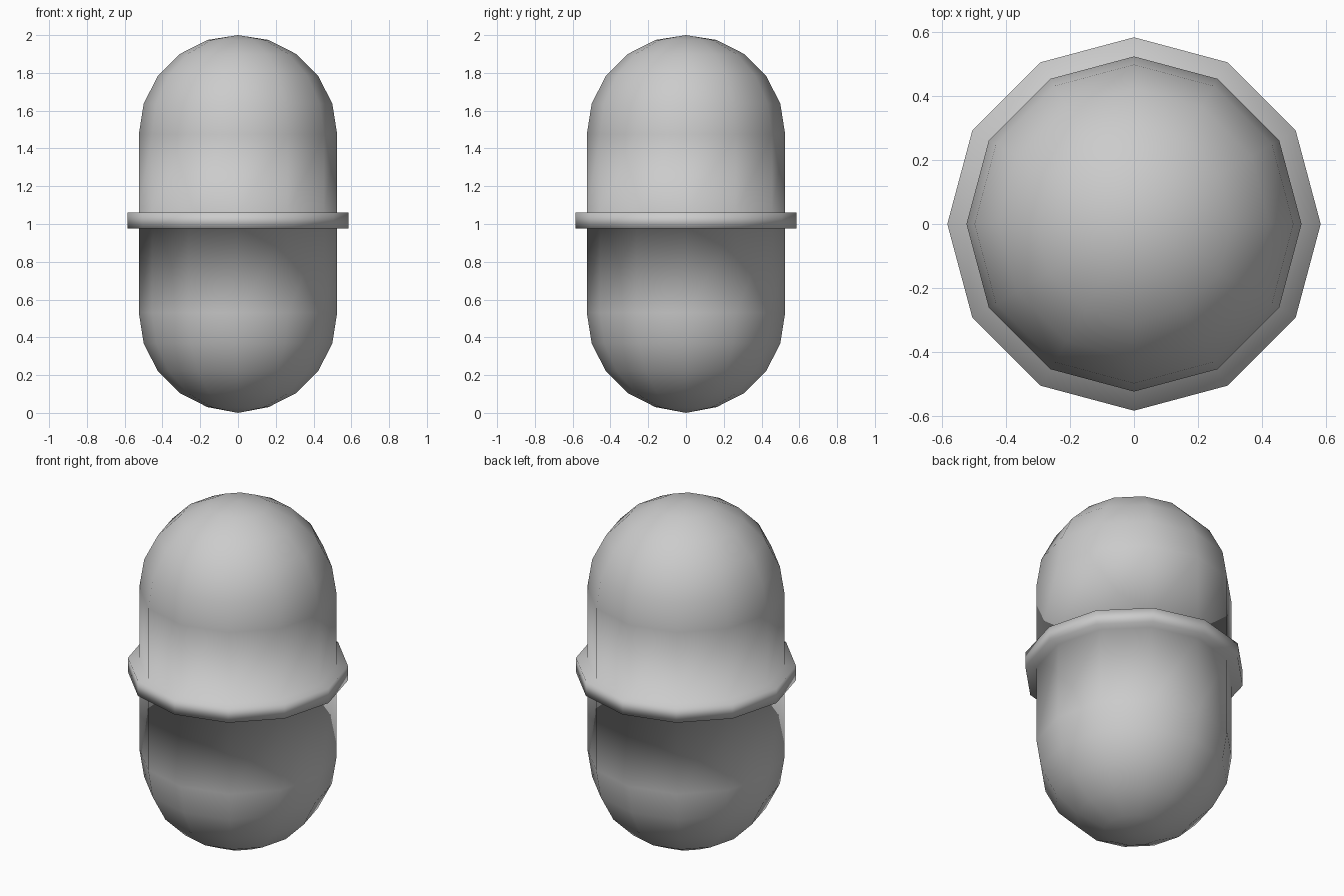
import bpy, bmesh, math

if "Cube" in bpy.data.objects:
    bpy.data.objects.remove(bpy.data.objects["Cube"])

SIDES, R, RIM = 12, 0.525, 0.585
LOW_Z, HIGH_Z = 0.53, 1.475   # centres of the two domes
RIM_LOW, RIM_HIGH = 0.975, 1.06


def dome(centre, sign):
    # quarter circle from near the pole to the equator
    return [(R * math.sin(math.radians(a)), centre + sign * R * math.cos(math.radians(a)))
            for a in range(18, 91, 18)]


def lathe(name, profile, bottom, top):
    bm = bmesh.new()
    rings = []
    for r, z in profile:
        rings.append([bm.verts.new((r * math.cos(2 * math.pi * i / SIDES),
                                    r * math.sin(2 * math.pi * i / SIDES), z))
                      for i in range(SIDES)])
    low, high = bm.verts.new((0, 0, bottom)), bm.verts.new((0, 0, top))
    for i in range(SIDES):
        j = (i + 1) % SIDES
        for a, b in zip(rings, rings[1:]):
            bm.faces.new((a[i], a[j], b[j], b[i]))
        bm.faces.new((low, rings[0][j], rings[0][i]))
        bm.faces.new((high, rings[-1][i], rings[-1][j]))
    bmesh.ops.recalc_face_normals(bm, faces=bm.faces)
    for f in bm.faces:
        f.smooth = True
    mesh = bpy.data.meshes.new(name)
    bm.to_mesh(mesh)
    bm.free()
    ob = bpy.data.objects.new(name, mesh)
    bpy.context.collection.objects.link(ob)
    return ob


# Capsule body with a flange around the middle, one continuous smooth surface
flange = [(R, RIM_LOW), (RIM, RIM_LOW), (RIM, RIM_HIGH), (R, RIM_HIGH)]
profile = dome(LOW_Z, -1) + flange + dome(HIGH_Z, 1)[::-1]
lathe("capsule_body", profile, 0.0, 2.0)
